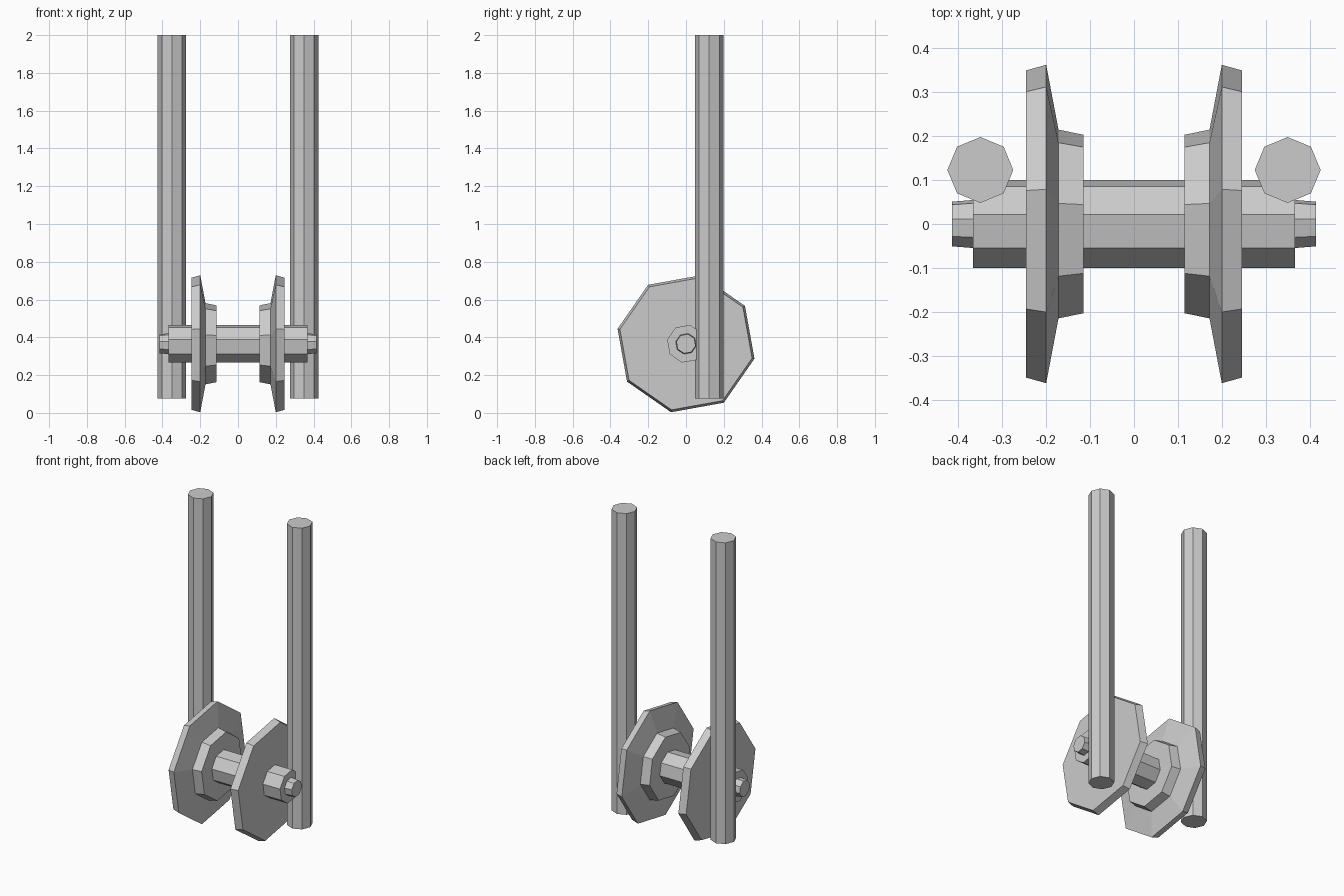
import bpy, bmesh, math

if "Cube" in bpy.data.objects:
    bpy.data.objects.remove(bpy.data.objects["Cube"])

AXLE_Z = 0.366
SIDES = 8
TWIST = math.radians(-12.3)


def make_object(name, bm):
    bmesh.ops.recalc_face_normals(bm, faces=bm.faces)
    mesh = bpy.data.meshes.new(name)
    bm.to_mesh(mesh)
    bm.free()
    obj = bpy.data.objects.new(name, mesh)
    bpy.context.collection.objects.link(obj)
    return obj


def lathe_x(name, profile):
    """Closed solid turned around the axle line from (x, radius) pairs."""
    bm = bmesh.new()
    rings = []
    for x, r in profile:
        angles = [TWIST + 2 * math.pi * k / SIDES for k in range(SIDES)]
        rings.append([bm.verts.new((x, r * math.cos(a), AXLE_Z + r * math.sin(a))) for a in angles])
    for a, b in zip(rings, rings[1:]):
        for k in range(SIDES):
            n = (k + 1) % SIDES
            bm.faces.new((a[k], a[n], b[n], b[k]))
    bm.faces.new(rings[0])
    bm.faces.new(rings[-1])
    return make_object(name, bm)


def pole(name, x):
    """Upright octagonal bar."""
    bottom, top = 0.075, 2.0
    bm = bmesh.new()
    bmesh.ops.create_cone(bm, cap_ends=True, segments=SIDES, radius1=0.075,
                          radius2=0.075, depth=top - bottom)
    bmesh.ops.translate(bm, verts=bm.verts, vec=(x, 0.123, (bottom + top) / 2))
    return make_object(name, bm)


# Axle with narrow tapered end pins
half = [(0.367, 0.102), (0.367, 0.056), (0.415, 0.052)]
lathe_x("axle", [(-x, r) for x, r in reversed(half)] + half)

# Flanged wheels and upright poles, one per side
for side, s in (("left", -1), ("right", 1)):
    tread_and_flange = [(0.115, 0.208), (0.172, 0.220), (0.200, 0.371), (0.246, 0.358)]
    lathe_x(side + "_wheel", [(s * x, r) for x, r in tread_and_flange])
    pole(side + "_pole", s * 0.35)
